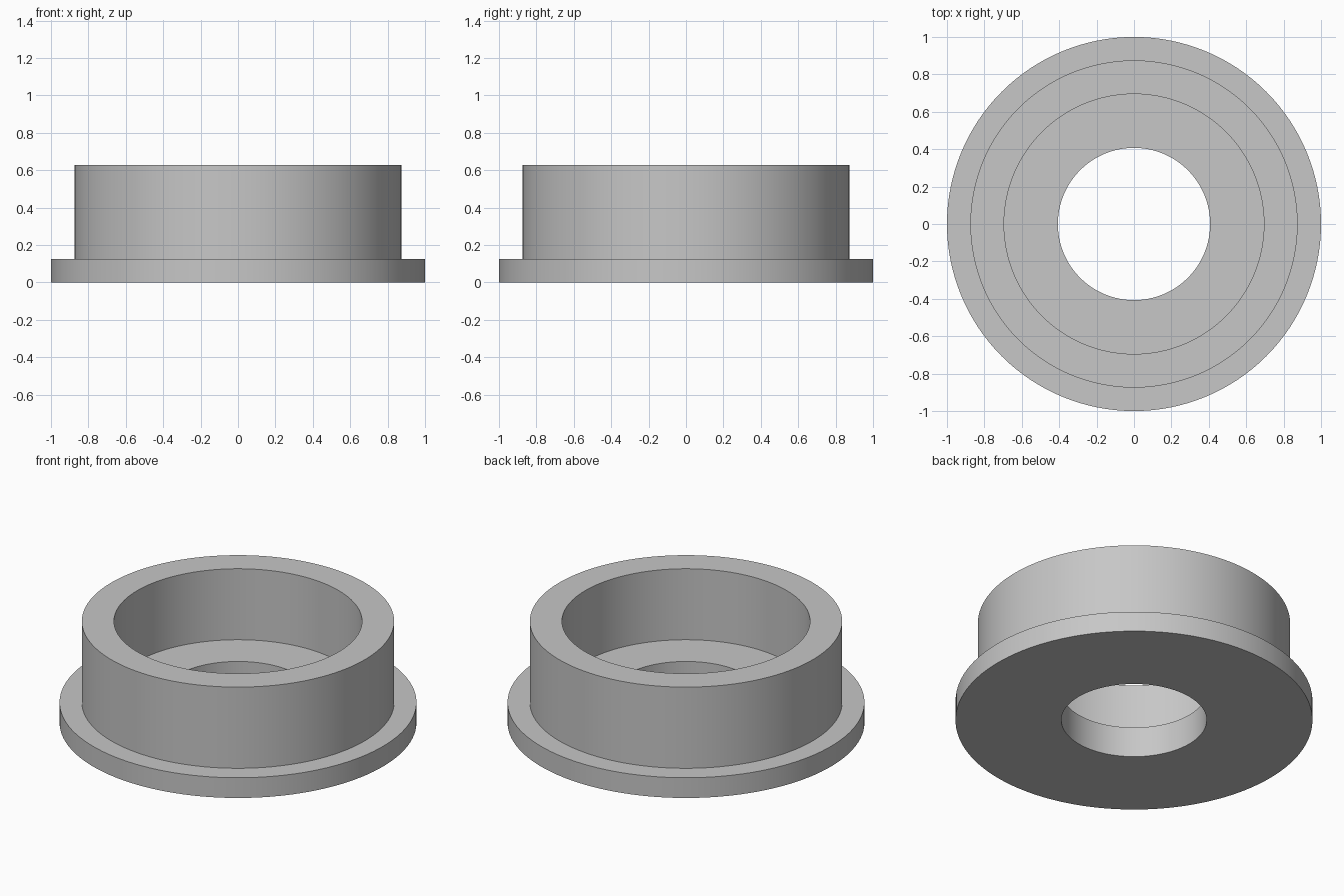
import bpy
import bmesh
import math

cube = bpy.data.objects.get("Cube")
if cube:
    bpy.data.objects.remove(cube, do_unlink=True)

# Plain grey material
grey = bpy.data.materials.new("light grey")
grey.use_nodes = True
colour = (0.57, 0.57, 0.57, 1)
grey.diffuse_color = colour
grey.node_tree.nodes["Principled BSDF"].inputs["Base Color"].default_value = colour


def lathe(name, profile, segments=128):
    """Revolve a closed (radius, height) profile around the z axis."""
    bm = bmesh.new()
    verts = [bm.verts.new((r, 0, z)) for r, z in profile]
    edges = [bm.edges.new((v, verts[(i + 1) % len(verts)])) for i, v in enumerate(verts)]
    bmesh.ops.spin(bm, geom=verts + edges, cent=(0, 0, 0), axis=(0, 0, 1),
                   angle=math.tau, steps=segments, use_merge=True)
    bmesh.ops.remove_doubles(bm, verts=bm.verts, dist=1e-4)
    bmesh.ops.recalc_face_normals(bm, faces=bm.faces)
    mesh = bpy.data.meshes.new(name)
    bm.to_mesh(mesh)
    bm.free()
    mesh.materials.append(grey)
    obj = bpy.data.objects.new(name, mesh)
    bpy.context.collection.objects.link(obj)
    bpy.ops.object.select_all(action='DESELECT')
    obj.select_set(True)
    bpy.context.view_layer.objects.active = obj
    bpy.ops.object.shade_smooth_by_angle(angle=math.radians(30))
    return obj


# Flanged bushing: base flange, raised collar, wide counterbore and through hole
BORE, RECESS, COLLAR, FLANGE = 0.407, 0.695, 0.875, 1.0
FLANGE_TOP, FLOOR, TOP = 0.125, 0.188, 0.627
lathe("flanged_bushing", [
    (BORE, 0), (FLANGE, 0), (FLANGE, FLANGE_TOP), (COLLAR, FLANGE_TOP),
    (COLLAR, TOP), (RECESS, TOP), (RECESS, FLOOR), (BORE, FLOOR),
])
